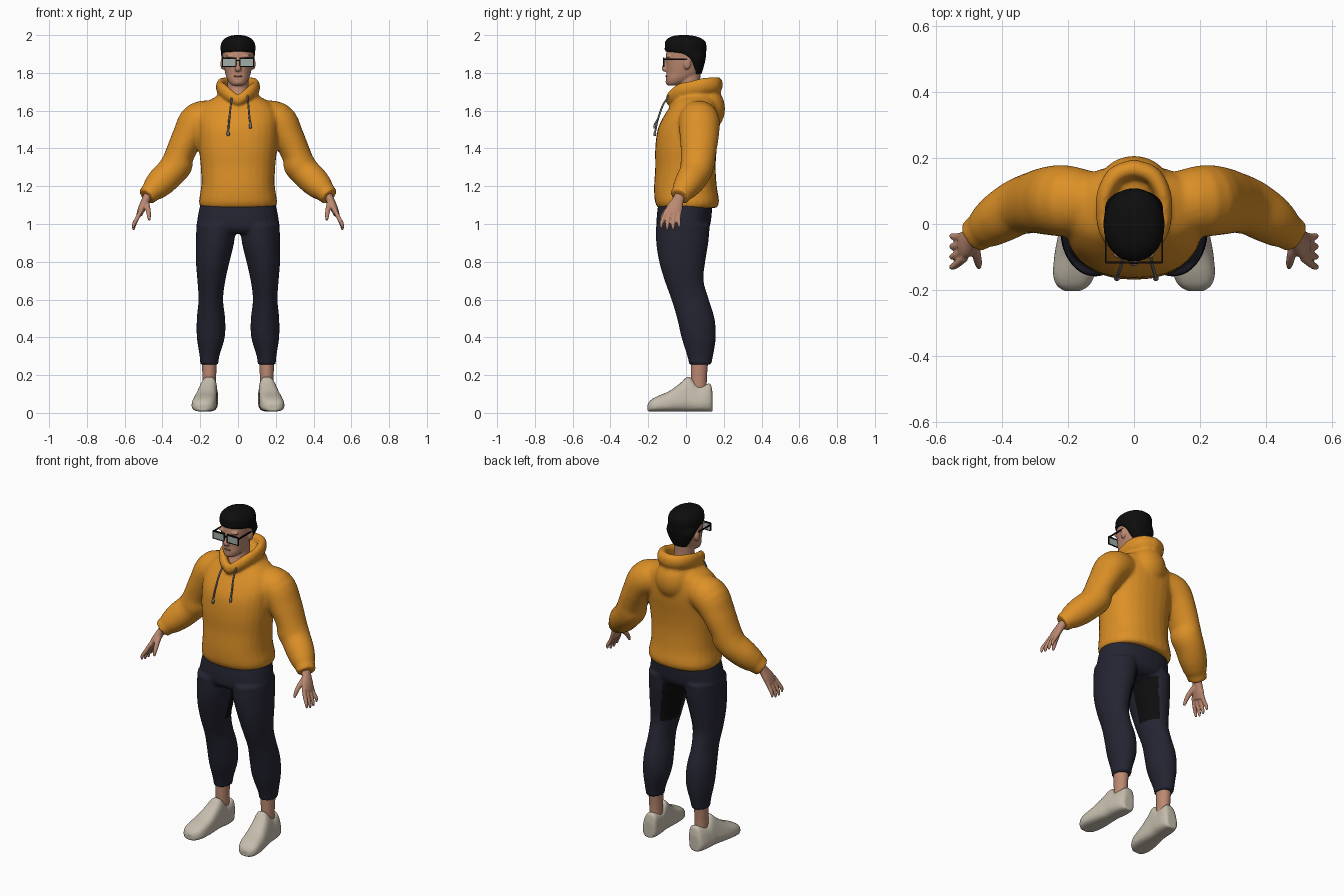
import bpy, bmesh, math
from mathutils import Vector, Matrix


def material(name, rgb):
    m = bpy.data.materials.new(name)
    m.diffuse_color = (*rgb, 1)
    return m


ORANGE = material("orange cloth", (0.72, 0.28, 0.02))
NAVY = material("dark navy cloth", (0.018, 0.018, 0.032))
SKIN = material("skin", (0.50, 0.25, 0.165))
LIP = material("lips", (0.33, 0.13, 0.09))
BLACK = material("black", (0.004, 0.004, 0.004))
CREAM = material("cream leather", (0.56, 0.51, 0.42))
LENS = material("lens", (0.36, 0.42, 0.39))
GREY = material("grey cord", (0.17, 0.17, 0.17))


def spline(rings, steps):
    """Catmull-Rom interpolation of ring tuples."""
    out, k = [], len(rings) - 1
    for i in range(k):
        p = [rings[max(0, min(k, i + d))] for d in (-1, 0, 1, 2)]
        for s in range(steps):
            t = s / steps
            out.append([0.5 * (2 * b + (c - a) * t + (2 * a - 5 * b + 4 * c - d) * t * t
                               + (3 * b - a - 3 * c + d) * t ** 3) for a, b, c, d in zip(*p)])
    return out + [list(rings[-1])]


def loft(bm, rings, ref=(0, 1, 0), tangent=None, n=28, e=2.0, steps=4):
    """Skin of superellipse rings (x, y, z, width radius, radius along ref)."""
    rings = spline(rings, steps)
    pts, loops = [Vector(r[:3]) for r in rings], []
    for i, r in enumerate(rings):
        t = Vector(tangent) if tangent else pts[min(i + 1, len(pts) - 1)] - pts[max(i - 1, 0)]
        t.normalize()
        s = Vector(ref)
        s = (s - t * s.dot(t)).normalized()
        u = s.cross(t)
        loop = []
        for j in range(n):
            a = 2 * math.pi * j / n
            c, d = math.cos(a), math.sin(a)
            c = math.copysign(abs(c) ** (2 / e), c)
            d = math.copysign(abs(d) ** (2 / e), d)
            loop.append(bm.verts.new(pts[i] + u * c * max(r[3], 0.002) + s * d * max(r[4], 0.002)))
        loops.append(loop)
    for a, b in zip(loops, loops[1:]):
        for j in range(n):
            bm.faces.new((a[j], a[(j + 1) % n], b[(j + 1) % n], b[j]))
    bm.faces.new(loops[0])
    bm.faces.new(loops[-1])


def upright(bm, rows, cx=None, **kw):
    """Horizontal rings from rows (z, x, y, rx, ry)."""
    loft(bm, [(x, y, z, a, b) for z, x, y, a, b in rows], tangent=(0, 0, 1), **kw)


def ball(bm, c, r):
    bmesh.ops.create_uvsphere(bm, u_segments=24, v_segments=14, radius=1,
                              matrix=Matrix.Translation(c) @ Matrix.Diagonal((*r, 1)))


def box(bm, c, size):
    bmesh.ops.create_cube(bm, size=1, matrix=Matrix.Translation(c) @ Matrix.Diagonal((*size, 1)))


def finish(name, bm, mat, mirror=False, voxel=0, relax=0, smooth=True):
    bmesh.ops.recalc_face_normals(bm, faces=bm.faces)
    me = bpy.data.meshes.new(name)
    bm.to_mesh(me)
    bm.free()
    ob = bpy.data.objects.new(name, me)
    bpy.context.collection.objects.link(ob)
    if mirror:
        m = ob.modifiers.new("mirror", 'MIRROR')
        m.use_mirror_merge = False
    if voxel:
        m = ob.modifiers.new("blend", 'REMESH')
        m.mode, m.voxel_size = 'VOXEL', voxel
    if relax:
        m = ob.modifiers.new("relax", 'SMOOTH')
        m.factor, m.iterations = 0.5, relax
    if ob.modifiers:
        bpy.context.view_layer.update()
        done = bpy.data.meshes.new_from_object(ob.evaluated_get(bpy.context.evaluated_depsgraph_get()))
        ob.modifiers.clear()
        ob.data = done
    ob.data.materials.clear()
    ob.data.materials.append(mat)
    ob.data.polygons.foreach_set("use_smooth", [smooth] * len(ob.data.polygons))
    return ob


# Hoodie: torso, sleeve, hood bag and collar rim, blended together
bm = bmesh.new()
upright(bm, [(1.085, 0, .007, .198, .155), (1.12, 0, .005, .207, .170), (1.2, 0, -.003, .195, .166),
             (1.3, 0, -.003, .197, .160), (1.4, 0, .000, .207, .163), (1.5, 0, .013, .212, .163),
             (1.57, 0, .030, .212, .148), (1.63, 0, .045, .185, .123), (1.67, 0, .05, .125, .1),
             (1.69, 0, .05, .08, .06)], e=2.3)
loft(bm, [(.10, .06, 1.56, .09, .09), (.205, .07, 1.545, .102, .108), (.265, .07, 1.46, .085, .103),
          (.31, .065, 1.365, .077, .092), (.325, .06, 1.315, .085, .090), (.355, .05, 1.275, .080, .085),
          (.405, .02, 1.225, .078, .078), (.445, -.008, 1.185, .066, .066),
          (.46, -.018, 1.17, .056, .058), (.485, -.035, 1.145, .050, .054)])
loft(bm, [(-.01, -.087, 1.648, .022, .025), (.035, -.077, 1.675, .024, .03), (.078, -.03, 1.708, .024, .036),
          (.092, .03, 1.72, .024, .038), (.086, .095, 1.732, .026, .042), (.052, .15, 1.737, .028, .042),
          (-.01, .17, 1.737, .028, .042)], ref=(0, 0, 1))
ball(bm, (0, .115, 1.61), (.108, .092, .118))
finish("hoodie", bm, ORANGE, mirror=True, voxel=.010, relax=5)

# Drawstrings with knotted tips
for name, a, b, low in (("left_drawstring", -.032, -.052, 1.465), ("right_drawstring", .05, .066, 1.505)):
    bm = bmesh.new()
    loft(bm, [(a, -.088, 1.68, .005, .005), (a * .7 + b * .3, -.122, 1.63, .005, .005),
              (a * .3 + b * .7, -.147, 1.56, .005, .005), (b, -.162, low + .03, .005, .005),
              (b, -.165, low + .015, .009, .008), (b, -.165, low, .006, .006)], n=10)
    finish(name, bm, GREY)

# Trousers: pelvis and tapering legs
bm = bmesh.new()
upright(bm, [(1.11, 0, -.003, .198, .143), (1.04, 0, -.010, .213, .145),
             (.98, 0, -.015, .218, .138), (.95, 0, -.018, .20, .11)], e=2.3)
upright(bm, [(1.0, .115, -.016, .105, .143), (.9, .122, -.020, .101, .138), (.8, .134, -.020, .089, .122),
             (.7, .141, -.010, .074, .103), (.6, .144, .022, .065, .099), (.5, .143, .052, .075, .099),
             (.4, .144, .067, .074, .091), (.3, .151, .075, .052, .068), (.255, .152, .075, .048, .058)])
pants = finish("trousers", bm, NAVY, mirror=True, voxel=.009, relax=3)
pants.data.materials.append(BLACK)
for p in pants.data.polygons:  # dark inner thigh panels
    c = p.center
    inward = -p.normal.x * math.copysign(1, c.x)
    if .71 < c.z < .97 and c.y > -.03 and inward > .45 and abs(c.x) < .14:
        p.material_index = 1

# Ankles
bm = bmesh.new()
upright(bm, [(.10, .152, .07, .036, .042), (.18, .152, .068, .036, .042), (.29, .152, .072, .04, .047)])
finish("ankles", bm, SKIN, mirror=True)

# Shoes: heel to toe, flat underneath and narrower at the collar
bm = bmesh.new()
rows = [(.141, .10, .028), (.130, .150, .046), (.10, .148, .055), (.06, .146, .057), (.03, .180, .058),
        (.005, .188, .059), (-.03, .155, .062), (-.09, .112, .066), (-.15, .086, .064),
        (-.185, .066, .050), (-.203, .045, .024)]
loft(bm, [(.157 + (.12 - y) * .092, y, h / 2 + .005, w, h / 2 - .002) for y, h, w in rows],
     ref=(0, 0, 1), tangent=(0, -1, 0), e=2.9)
for v in bm.verts:
    mid = .157 + (.12 - v.co.y) * .092
    v.co.x = mid + (v.co.x - mid) * (1.08 - 2.0 * max(v.co.z, 0))
    v.co.z = max(v.co.z, 0)
    v.co.x -= .12 * max(v.co.z - .06, 0)
finish("shoes", bm, CREAM, mirror=True, voxel=.007, relax=2)

# Hands: palm, four fanned fingers and a thumb
bm = bmesh.new()
loft(bm, [(.465, -.022, 1.17, .026, .03), (.487, -.04, 1.13, .022, .030), (.508, -.06, 1.085, .020, .043),
          (.522, -.07, 1.05, .016, .040)])
for k in range(4):
    y0, y1 = -.102 + k * .023, -.130 + k * .031
    drop = (.01, 0, 0, .012)[k]
    loft(bm, [(.512, y0, 1.075, .012, .012), (.534, (y0 + y1) / 2 - .004, 1.03, .0115, .0115),
              (.550, y1, .992 + drop, .010, .010), (.553, y1, .968 + drop, .006, .006)], n=12)
loft(bm, [(.488, -.05, 1.12, .016, .018), (.478, -.09, 1.085, .014, .015), (.472, -.118, 1.05, .012, .012),
          (.470, -.132, 1.02, .007, .007)], n=12)
finish("hands", bm, SKIN, mirror=True, voxel=.005, relax=2)

# Head with neck, nose, brow, ears and upper chest at the neckline
bm = bmesh.new()
upright(bm, [(1.733, 0, -.072, .026, .024), (1.745, 0, -.056, .044, .048), (1.77, 0, -.035, .059, .072),
             (1.80, 0, -.014, .068, .090), (1.84, 0, -.007, .076, .098), (1.88, 0, -.002, .081, .105),
             (1.92, 0, .000, .083, .101), (1.96, 0, .000, .072, .086), (1.985, 0, 0, .04, .05)], e=2.2)
upright(bm, [(1.60, 0, .02, .085, .085), (1.67, 0, .018, .066, .075), (1.72, 0, .018, .056, .058),
             (1.80, 0, .015, .056, .062)])
loft(bm, [(0, -.100, 1.875, .009, .010), (0, -.108, 1.845, .011, .012), (0, -.115, 1.822, .017, .014),
          (0, -.108, 1.812, .014, .008)], n=16)
ball(bm, (0, -.088, 1.752), (.026, .021, .017))
ball(bm, (.035, -.092, 1.888), (.03, .014, .009))
ball(bm, (.081, .006, 1.848), (.012, .020, .031))
finish("head", bm, SKIN, mirror=True, voxel=.005, relax=3)

# Lips
bm = bmesh.new()
ball(bm, (0, -.1, 1.782), (.025, .009, .006))
finish("lips", bm, LIP)

# Short hair, low at the nape and high over the forehead
bm = bmesh.new()
upright(bm, [(1.795, 0, .058, .045, .024), (1.83, 0, .056, .068, .037), (1.87, 0, .050, .086, .053),
             (1.897, 0, .027, .089, .079), (1.914, 0, .000, .091, .107), (1.94, 0, -.002, .092, .110),
             (1.965, 0, -.004, .085, .106), (1.985, 0, -.008, .066, .084), (1.997, 0, -.012, .035, .048),
             (2.0, 0, -.012, .010, .012)], n=36, e=2.1)
finish("hair", bm, BLACK)

# Glasses: rims, bridge and temples
bm = bmesh.new()
for z, h in ((1.878, .008), (1.834, .004)):
    box(bm, (.046, -.117, z), (.076, .007, h))
for x in (.0095, .0825):
    box(bm, (x, -.117, 1.856), (.005, .007, .046))
box(bm, (.004, -.119, 1.866), (.016, .006, .006))
box(bm, (.086, -.055, 1.872), (.005, .125, .008))
finish("glasses_frame", bm, BLACK, mirror=True, smooth=False)
bm = bmesh.new()
box(bm, (.046, -.117, 1.855), (.07, .004, .042))
finish("glasses_lenses", bm, LENS, mirror=True, smooth=False)
